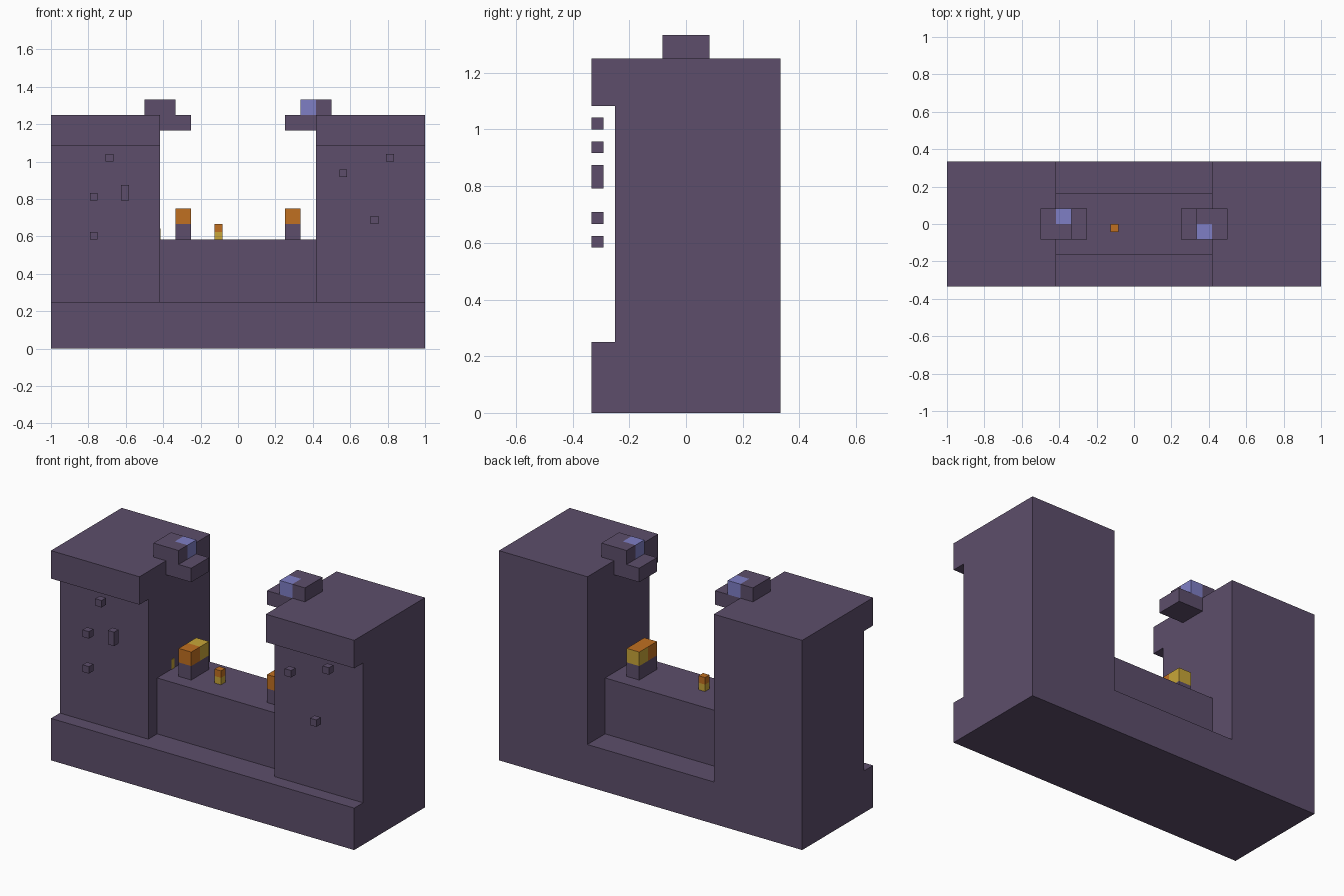
import bpy
import bmesh

if "Cube" in bpy.data.objects:
    bpy.data.objects.remove(bpy.data.objects["Cube"], do_unlink=True)

U = 1 / 12  # one block of the build grid


def material(name, rgb):
    m = bpy.data.materials.new(name)
    m.use_nodes = True
    m.diffuse_color = (*rgb, 1)
    m.node_tree.nodes["Principled BSDF"].inputs["Base Color"].default_value = (*rgb, 1)
    return m


STONE = material("dusky purple stone", (0.109, 0.076, 0.147))
ORANGE = material("flame orange", (0.53, 0.16, 0.015))
YELLOW = material("flame yellow", (0.58, 0.38, 0.04))
BLUE = material("pale blue crystal", (0.21, 0.21, 0.56))


def box(name, x, y, z, mat=STONE, top=None):
    """Box from (low, high) ranges in grid blocks, with an optional top colour."""
    ranges = (x, y, z)
    bm = bmesh.new()
    bmesh.ops.create_cube(bm, size=1)
    for v in bm.verts:
        v.co = [(r[0] if c < 0 else r[1]) * U for c, r in zip(v.co, ranges)]
    mesh = bpy.data.meshes.new(name)
    mesh.materials.append(mat)
    if top:
        mesh.materials.append(top)
        bm.normal_update()
        for f in bm.faces:
            f.material_index = int(f.normal.z > 0.5)
    bm.to_mesh(mesh)
    bm.free()
    ob = bpy.data.objects.new(name, mesh)
    bpy.context.collection.objects.link(ob)
    return ob


def span(side, a, b):
    """Range at distance a to b from the centre, on the given side."""
    return tuple(sorted((side * a, side * b)))


# Plinth and low wall between the towers
box("plinth", (-12, 12), (-4, 4), (0, 3))
box("low_wall", (-5, 5), (-2, 2), (3, 7))

for side, label in ((-1, "right"), (1, "left")):
    # Tower with overhanging cap
    box(label + "_tower", span(side, 5, 12), (-3, 4), (3, 13))
    box(label + "_cap", span(side, 5, 12), (-4, 4), (13, 15))

    # Bracket, and top block with one crystal quarter
    box(label + "_bracket", span(side, 3, 5), (-1, 1), (14, 15))
    box(label + "_top_block_outer", span(side, 5, 6), (-1, 1), (15, 16))
    box(label + "_top_block_inner", span(side, 4, 5), span(side, 0, 1), (15, 16))
    box(label + "_crystal", span(side, 4, 5), span(-side, 0, 1), (15, 16), BLUE)

    # Lantern on a stone foot, orange in front and yellow behind
    box(label + "_lantern_foot", span(side, 3, 4), (-1, 1), (7, 8))
    box(label + "_lantern_front", span(side, 3, 4), (-1, 0), (8, 9), ORANGE)
    box(label + "_lantern_back", span(side, 3, 4), (0, 1), (8, 9), YELLOW,
        ORANGE if side > 0 else None)

# Candle on the wall and a faint glow on the tower's inner face
box("candle_body", (-1.5, -1), (-0.5, 0), (7, 7.5), YELLOW)
box("candle_flame", (-1.5, -1), (-0.5, 0), (7.5, 8), ORANGE)
box("wall_glow", (-5, -4.97), (-0.4, -0.1), (7, 7.7), YELLOW)

# Small floating stones before the towers: x, z, height
STUDS = [(-8.5, 12, 0.5), (-9.5, 9.5, 0.5), (-7.5, 9.5, 1), (-9.5, 7, 0.5),
         (6.5, 11, 0.5), (9.5, 12, 0.5), (8.5, 8, 0.5)]
for i, (x, z, h) in enumerate(STUDS):
    box(f"floating_stone_{i + 1}", (x, x + 0.5), (-4, -3.5), (z, z + h))
